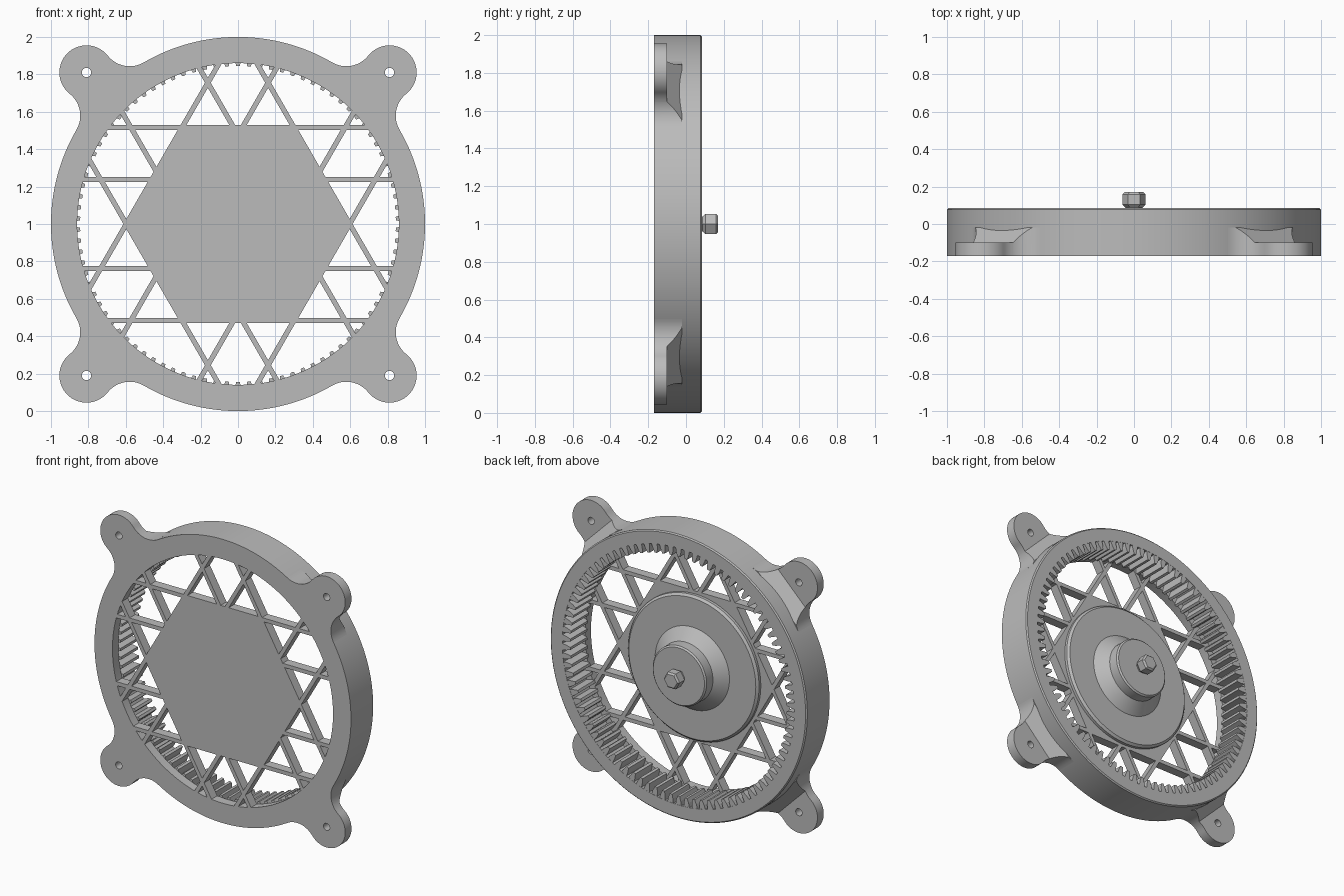
import bpy, bmesh, math
from mathutils import Vector

cube = bpy.data.objects.get("Cube")
if cube:
    bpy.data.objects.remove(cube)

FRONT, PLATE_BACK, RING_BACK = -0.17, -0.105, 0.085
CENTRE = Vector((0, 0, 1))

grey = bpy.data.materials.new("plain_grey")
grey.use_nodes = True
grey.diffuse_color = (0.5, 0.5, 0.5, 1)
grey.node_tree.nodes["Principled BSDF"].inputs["Base Color"].default_value = grey.diffuse_color


def finish(name, bm, smooth=True):
    bmesh.ops.recalc_face_normals(bm, faces=bm.faces)
    bmesh.ops.translate(bm, verts=bm.verts, vec=CENTRE)
    mesh = bpy.data.meshes.new(name)
    bm.to_mesh(mesh)
    bm.free()
    mesh.materials.append(grey)
    obj = bpy.data.objects.new(name, mesh)
    bpy.context.collection.objects.link(obj)
    if smooth:
        bpy.ops.object.select_all(action="DESELECT")
        obj.select_set(True)
        bpy.context.view_layer.objects.active = obj
        bpy.ops.object.shade_smooth_by_angle(angle=math.radians(25))
    return obj


def lathe(name, profile, segs, closed=False, smooth=True):
    """Turn (radius, y) points about the y axis."""
    bm = bmesh.new()
    verts = [bm.verts.new((r, y, 0)) for r, y in profile]
    edges = [bm.edges.new(p) for p in zip(verts, verts[1:])]
    if closed:
        edges.append(bm.edges.new((verts[-1], verts[0])))
    bmesh.ops.spin(bm, geom=verts + edges, cent=(0, 0, 0), axis=(0, 1, 0),
                   angle=math.tau, steps=segs, use_merge=True)
    bmesh.ops.remove_doubles(bm, verts=bm.verts, dist=1e-5)
    return finish(name, bm, smooth)


def prism(bm, points, y0, y1):
    """Extrude an (x, z) outline from y0 to y1."""
    face = bm.faces.new([bm.verts.new((x, y0, z)) for x, z in points])
    out = bmesh.ops.extrude_face_region(bm, geom=[face], use_keep_orig=True)
    for v in out["geom"]:
        if isinstance(v, bmesh.types.BMVert):
            v.co.y = y1


def arc(cx, cy, r, a0, a1, n):
    return [(cx + r * math.cos(a0 + (a1 - a0) * i / n),
             cy + r * math.sin(a0 + (a1 - a0) * i / n)) for i in range(n + 1)]


def turn(points, a):
    c, s = math.cos(a), math.sin(a)
    return [(x * c - z * s, x * s + z * c) for x, z in points]


# Outer ring with its front lip
lathe("outer_ring", [(0.86, FRONT), (1, FRONT), (1, 0.077), (0.992, RING_BACK),
                     (0.905, RING_BACK), (0.905, PLATE_BACK), (0.86, PLATE_BACK)],
      192, closed=True)

# Internal gear teeth
TEETH = 90
tooth = [(0.91, -0.023), (0.875, -0.018), (0.844, -0.009),
         (0.844, 0.009), (0.875, 0.018), (0.91, 0.023)]
bm = bmesh.new()
for i in range(TEETH):
    prism(bm, turn(tooth, math.tau * (i + 0.5) / TEETH), PLATE_BACK, RING_BACK - 0.001)
finish("gear_teeth", bm, smooth=False)

# Lattice of crossing spokes, two offsets in six directions
bm = bmesh.new()
for k in range(6):
    for d in (0.238, 0.517):
        h, w = math.sqrt(0.88 ** 2 - d * d), 0.0135
        bar = [(d - w, -h), (d + w, -h), (d + w, h), (d - w, h)]
        prism(bm, turn(bar, math.radians(30 + 60 * k)), FRONT, PLATE_BACK)
finish("lattice_spokes", bm, smooth=False)

# Solid hexagon in the middle
bm = bmesh.new()
prism(bm, [p for p in arc(0, 0, 0.612, 0, math.tau, 6)][:6], FRONT, PLATE_BACK)
finish("centre_plate", bm, smooth=False)

# Turned hub on the back, and the hexagonal shaft end
lathe("hub", [(0, -0.12), (0.51, -0.12), (0.51, -0.085), (0.495, -0.07), (0.29, -0.07),
              (0.21, 0.0), (0.21, 0.07), (0.2, 0.08), (0, 0.08)], 96)
lathe("hex_shaft_end", [(0, 0.07), (0.046, 0.07), (0.046, 0.088), (0.062, 0.103),
                        (0.062, 0.158), (0.05, 0.17), (0, 0.17)], 6, smooth=False)

# Mounting ears: half outline along the diagonal, mirrored, ramped up to the ring
EAR_D, EAR_R, FILLET, HOLE = 1.1455, 0.145, 0.15, 0.025
fd = 1 + FILLET
phi = math.acos((fd ** 2 + EAR_D ** 2 - (EAR_R + FILLET) ** 2) / (2 * fd * EAR_D))
fx, fy = fd * math.cos(phi), fd * math.sin(phi)
toward_ear = math.atan2(-fy, EAR_D - fx)
from_ear = math.atan2(fy, fx - EAR_D)
half = [(0.95 * math.cos(phi), 0), (0.95 * math.cos(phi), 0.95 * math.sin(phi))]
half += arc(fx, fy, FILLET, phi - math.pi, toward_ear, 16)
half += arc(EAR_D, 0, EAR_R, from_ear, 0, 24)[1:]
half += arc(EAR_D, 0, HOLE, 0, math.pi, 12)
RAMP_IN, RAMP_OUT, RAMP_TOP, EAR_BACK = 0.985, 1.066, -0.02, -0.1

for name, a in (("upper_left_ear", 45), ("upper_right_ear", 135),
                ("lower_right_ear", 225), ("lower_left_ear", 315)):
    bm = bmesh.new()
    for side in (1, -1):
        bm.faces.new([bm.verts.new((u, FRONT, side * t)) for u, t in half])
    bmesh.ops.recalc_face_normals(bm, faces=bm.faces)
    bmesh.ops.remove_doubles(bm, verts=bm.verts, dist=1e-5)
    for cut in (RAMP_IN, RAMP_OUT):
        bmesh.ops.bisect_plane(bm, geom=bm.verts[:] + bm.edges[:] + bm.faces[:],
                               plane_co=(cut, 0, 0), plane_no=(1, 0, 0))
    out = bmesh.ops.extrude_face_region(bm, geom=bm.faces[:], use_keep_orig=True)
    for v in out["geom"]:
        if isinstance(v, bmesh.types.BMVert):
            f = min(max((v.co.x - RAMP_IN) / (RAMP_OUT - RAMP_IN), 0), 1)
            v.co.y = RAMP_TOP + (EAR_BACK - RAMP_TOP) * f
    for v in bm.verts:
        v.co.x, v.co.z = turn([(v.co.x, v.co.z)], math.radians(a))[0]
    finish(name, bm)
